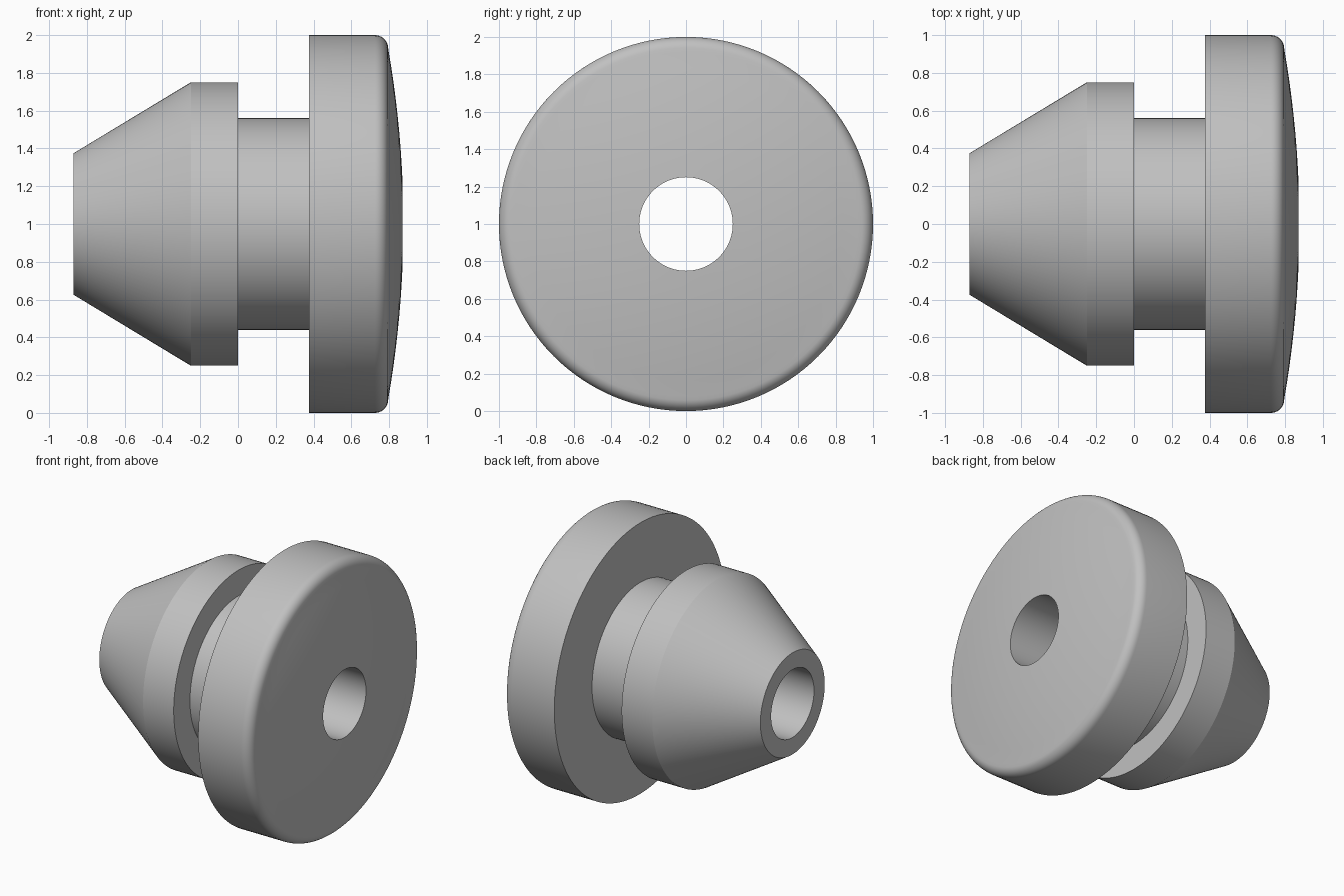
import bpy
import bmesh
from math import cos, sin, pi, radians
from mathutils import Matrix, Vector

cube = bpy.data.objects.get("Cube")
if cube:
    bpy.data.objects.remove(cube, do_unlink=True)

SEGMENTS = 128
BORE = 0.25

# Grey rubber
rubber = bpy.data.materials.new("grey rubber")
rubber.use_nodes = True
grey = (0.53, 0.53, 0.53, 1)
rubber.diffuse_color = grey
rubber.node_tree.nodes["Principled BSDF"].inputs["Base Color"].default_value = grey


def dome(radius):
    """Axial position of the shallow domed face at a given radius."""
    return 0.87 - 0.0935 * (radius ** 2 - BORE ** 2)


# Outline of (x, radius): tapered nose, collar, groove and flange
nose = [(-0.87, BORE), (-0.87, 0.375), (-0.25, 0.75), (0, 0.75)]
groove = [(0, 0.56), (0.375, 0.56)]
flange = [(0.375, 1)]

# Rounded flange rim, then the domed face back in to the bore
fillet = 0.07
tilt = radians(10)
rim = [(0.725 + fillet * sin(a), 1 - fillet + fillet * cos(a))
       for a in [(pi / 2 - tilt) * i / 8 for i in range(9)]]
face_radii = [0.92 + (BORE - 0.92) * i / 8 for i in range(9)]
face = [(dome(r), r) for r in face_radii]
profile = nose + groove + flange + rim + face

# Spin the closed outline round the x axis, so the bore is open throughout
bm = bmesh.new()
rings = []
for k in range(SEGMENTS):
    turn = Matrix.Rotation(2 * pi * k / SEGMENTS, 3, 'X')
    rings.append([bm.verts.new(turn @ Vector((x, 0, r)) + Vector((0, 0, 1)))
                  for x, r in profile])
for k, ring in enumerate(rings):
    following = rings[(k + 1) % SEGMENTS]
    for i in range(len(profile)):
        j = (i + 1) % len(profile)
        bm.faces.new((ring[i], ring[j], following[j], following[i]))
bmesh.ops.recalc_face_normals(bm, faces=bm.faces)

mesh = bpy.data.meshes.new("grommet_bushing")
bm.to_mesh(mesh)
bm.free()
mesh.materials.append(rubber)
bushing = bpy.data.objects.new("grommet_bushing", mesh)
bpy.context.collection.objects.link(bushing)

# Smooth curves with crisp shoulders
bpy.ops.object.select_all(action='DESELECT')
bushing.select_set(True)
bpy.context.view_layer.objects.active = bushing
bpy.ops.object.shade_smooth_by_angle(angle=radians(25))
